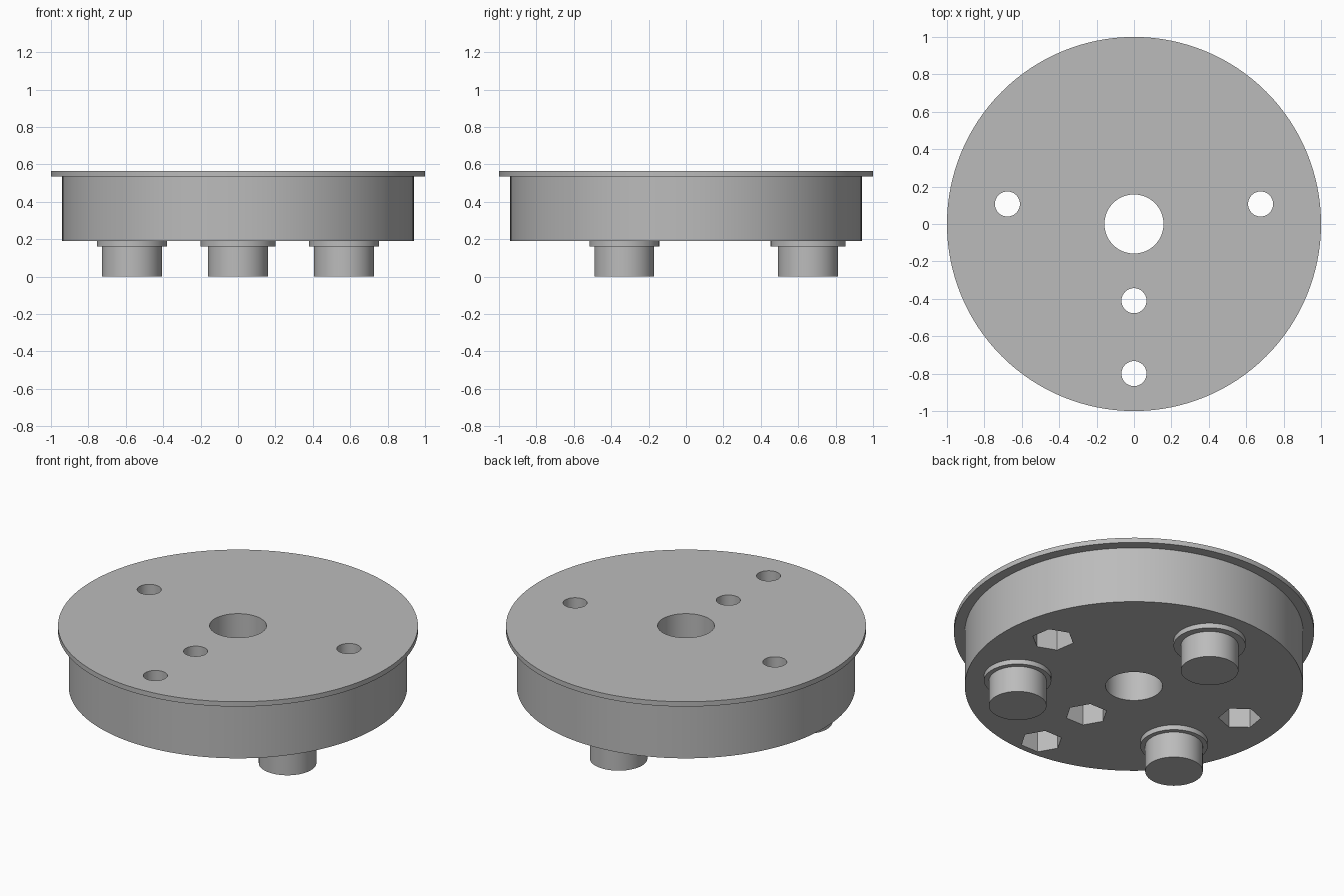
import bpy
import math

cube = bpy.data.objects.get("Cube")
if cube:
    bpy.data.objects.remove(cube, do_unlink=True)

GREY = (0.5, 0.5, 0.5, 1.0)
mat = bpy.data.materials.new("plain grey")
mat.use_nodes = True
mat.diffuse_color = GREY
mat.node_tree.nodes["Principled BSDF"].inputs["Base Color"].default_value = GREY

BODY_BOTTOM, FLANGE_BOTTOM, TOP = 0.19, 0.535, 0.565


def cylinder(name, radius, z0, z1, x=0, y=0, sides=64, turn=0.0):
    """Upright prism whose first corner points along the angle turn."""
    bpy.ops.mesh.primitive_cylinder_add(
        vertices=sides, radius=radius, depth=z1 - z0,
        location=(x, y, (z0 + z1) / 2), rotation=(0, 0, turn - math.pi / 2))
    ob = bpy.context.object
    ob.name = name
    ob.data.materials.append(mat)
    return ob


def smooth(ob):
    bpy.ops.object.select_all(action="DESELECT")
    ob.select_set(True)
    bpy.context.view_layer.objects.active = ob
    bpy.ops.object.shade_smooth_by_angle(angle=math.radians(30))


def boolean(target, tool, operation):
    """Apply a boolean and discard its tool."""
    tool.hide_render = True
    mod = target.modifiers.new(tool.name, "BOOLEAN")
    mod.operation, mod.solver, mod.object = operation, "EXACT", tool
    bpy.context.view_layer.objects.active = target
    bpy.ops.object.modifier_apply(modifier=mod.name)
    bpy.data.objects.remove(tool, do_unlink=True)


# Drum with a thin overhanging flange
drum = cylinder("drum", 0.94, BODY_BOTTOM, TOP - 0.01, sides=128)
boolean(drum, cylinder("flange", 1.0, FLANGE_BOTTOM, TOP, sides=128), "UNION")

# Central bore
boolean(drum, cylinder("bore", 0.158, 0.1, 0.7), "DIFFERENCE")

# Bolt holes with hexagonal nut pockets underneath, flats facing the centre
for x, y in ((-0.677, 0.107), (0.677, 0.107), (0, -0.41), (0, -0.80)):
    turn = math.atan2(y, x) + math.pi / 6
    boolean(drum, cylinder("bolt_hole", 0.067, 0.1, 0.7, x, y, 48), "DIFFERENCE")
    boolean(drum, cylinder("nut_pocket", 0.118, 0.1, 0.39, x, y, 6, turn), "DIFFERENCE")
smooth(drum)

# Feet, each with a thin collar against the drum
for side, x, y, collar in (("back", 0, 0.653, 0.2),
                           ("left", 0.567, -0.33, 0.187),
                           ("right", -0.567, -0.33, 0.187)):
    smooth(cylinder(side + "_foot", 0.16, 0, 0.165, x, y))
    smooth(cylinder(side + "_collar", collar, 0.16, BODY_BOTTOM, x, y))
